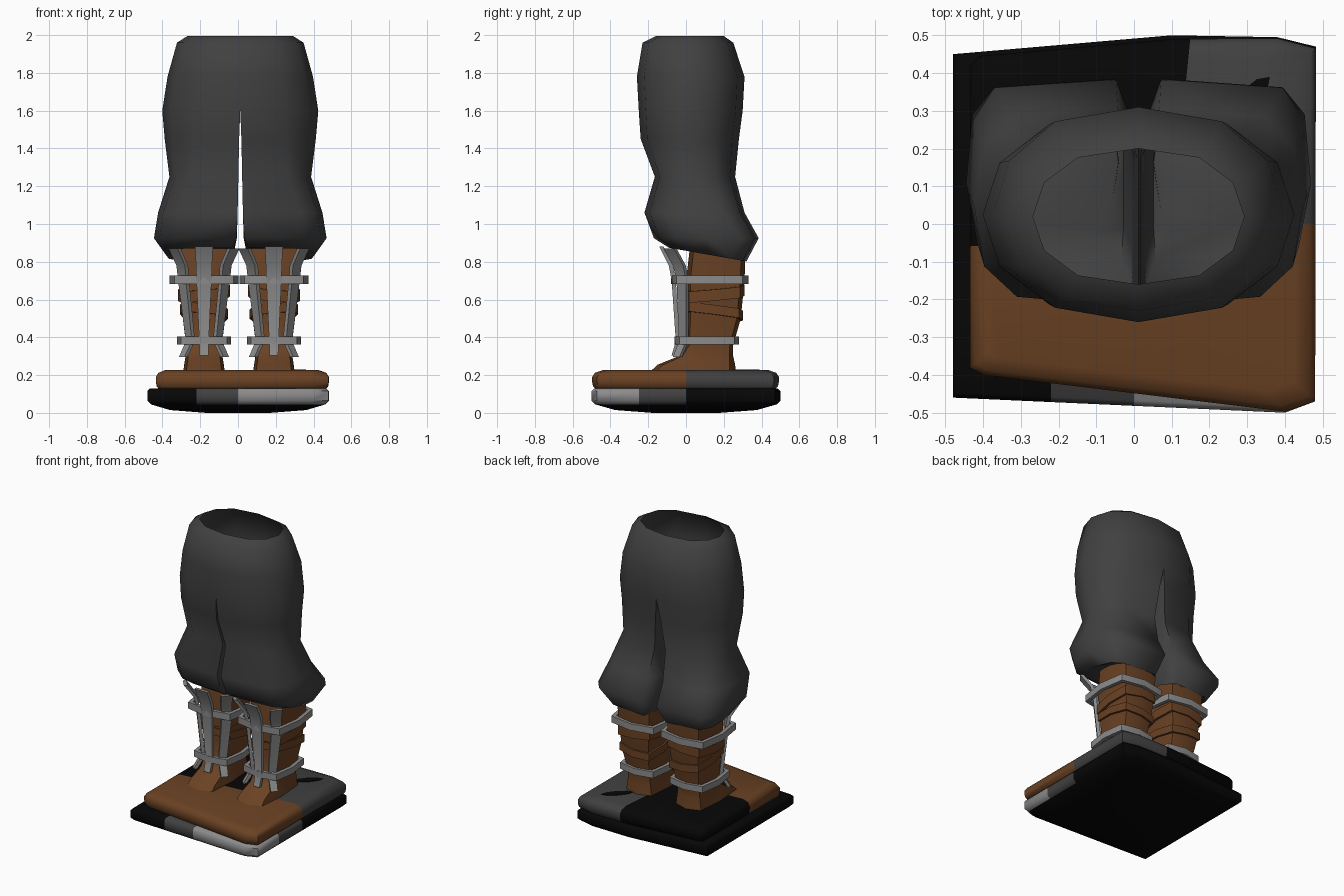
import bpy, bmesh, math
from mathutils import Vector

if "Cube" in bpy.data.objects:
    bpy.data.objects.remove(bpy.data.objects["Cube"])


def material(name, rgb):
    m = bpy.data.materials.new(name)
    m.diffuse_color = (*rgb, 1)
    m.use_nodes = True
    m.node_tree.nodes["Principled BSDF"].inputs["Base Color"].default_value = m.diffuse_color
    return m


CLOTH = material("charcoal cloth", (0.052, 0.052, 0.052))
LEATHER = material("brown leather", (0.145, 0.054, 0.017))
METAL = material("grey metal", (0.26, 0.26, 0.26))
BLACK = material("black rock", (0.002, 0.002, 0.002))


def finish(name, bm, mats, mirror=True, shift=0.0, angle=40):
    """Mirror across x, tidy up and turn the bmesh into an object."""
    if mirror:
        copy = bmesh.ops.duplicate(bm, geom=bm.verts[:] + bm.edges[:] + bm.faces[:])
        for g in copy["geom"]:
            if isinstance(g, bmesh.types.BMVert):
                g.co.x *= -1
        bmesh.ops.reverse_faces(bm, faces=[g for g in copy["geom"] if isinstance(g, bmesh.types.BMFace)])
    bmesh.ops.remove_doubles(bm, verts=bm.verts[:], dist=0.0005)
    bmesh.ops.recalc_face_normals(bm, faces=bm.faces[:])
    mesh = bpy.data.meshes.new(name)
    bm.to_mesh(mesh)
    bm.free()
    for m in mats:
        mesh.materials.append(m)
    ob = bpy.data.objects.new(name, mesh)
    bpy.context.collection.objects.link(ob)
    ob.location.x = shift
    bpy.ops.object.select_all(action="DESELECT")
    ob.select_set(True)
    bpy.context.view_layer.objects.active = ob
    bpy.ops.object.shade_smooth_by_angle(angle=math.radians(angle))
    return ob


def loft(bm, rings, wrap=True, caps=(False, False), ring_loop=False):
    """Skin a list of equally long rings with quads."""
    rows = [[bm.verts.new(p) for p in r] for r in rings]
    n = len(rows[0])
    pairs = list(zip(rows, rows[1:])) + ([(rows[-1], rows[0])] if ring_loop else [])
    for a, b in pairs:
        for i in range(n if wrap else n - 1):
            j = (i + 1) % n
            bm.faces.new((a[i], a[j], b[j], b[i]))
    if caps[0]:
        bm.faces.new(rows[0])
    if caps[1]:
        bm.faces.new(rows[-1])


def spow(v, p):
    return math.copysign(abs(v) ** p, v) if abs(v) > 1e-4 else 0.0


def ellipse(cx, cy, rx, ry, z, n=8, power=0.45):
    """Eight-sided ring; a low power gives a square with soft corners."""
    angles = [2 * math.pi * i / n for i in range(n)]
    return [(cx + rx * spow(math.cos(a), power), cy + ry * spow(math.sin(a), power), z) for a in angles]


# ---- trousers: open waist, hips splitting into two baggy legs
def outer_arc(z, front_x, back_x, xo, yf, yb, tilt=0.0, front_sq=0.8, back_sq=0.8):
    """Half outline from front to back; low square values box the corners."""
    mid, half = (yf + yb) / 2, (yb - yf) / 2
    pts = []
    for t in range(7):
        a = math.radians(-90 + 30 * t)
        c, s = math.cos(a), math.sin(a)
        start, sq = (back_x, back_sq) if s > 0 else (front_x, front_sq)
        c = spow(c, sq)
        s = spow(s, min(1.0, sq + 0.3))
        pts.append((start + (xo - start) * c, mid + half * s, z + tilt * s))
    return pts


def leg_ring(z, front_x, back_x, xi, xo, yf, yb, tilt, front_sq, back_sq):
    mid, half = (yf + yb) / 2, (yb - yf) / 2
    inner = [(xi, mid + half * s, z + tilt * s) for s in (0.6, 0, -0.6)]
    return outer_arc(z, front_x, back_x, xo, yf, yb, tilt, front_sq, back_sq) + inner


bm = bmesh.new()
hips = [(1.995, 0.28, -0.16, 0.20), (1.96, 0.335, -0.23, 0.25), (1.78, 0.385, -0.26, 0.31),
        (1.60, 0.413, -0.25, 0.30)]
loft(bm, [outer_arc(z, 0, 0, xo, yf, yb) for z, xo, yf, yb in hips], wrap=False)
legs = [(1.60, 0, 0, 0, 0.413, -0.25, 0.30, 0, 0.8, 0.8),
        (1.45, 0.006, 0.02, 0.006, 0.40, -0.24, 0.28, 0, 0.75, 0.75),
        (1.25, 0.010, 0.04, 0.010, 0.375, -0.165, 0.26, 0, 0.6, 0.65),
        (1.06, 0.014, 0.055, 0.014, 0.435, -0.22, 0.31, 0, 0.45, 0.45),
        (0.925, 0.02, 0.06, 0.018, 0.457, -0.17, 0.385, 0, 0.5, 0.3),
        (0.838, 0.045, 0.085, 0.04, 0.395, -0.09, 0.32, -0.036, 0.5, 0.4),
        (0.86, 0.09, 0.12, 0.07, 0.34, -0.02, 0.28, -0.03, 0.6, 0.5)]
loft(bm, [leg_ring(*r) for r in legs], caps=(False, True))
finish("trousers", bm, [CLOTH], shift=0.012, angle=75)

# ---- boots: squarish shaft and low pointed foot in one skin
CX = 0.185
bm = bmesh.new()
boot = [(0.87, 0.02, 0.315, 0.14), (0.70, 0.0, 0.31, 0.132), (0.50, 0.003, 0.29, 0.112),
        (0.36, 0.0, 0.25, 0.095), (0.30, -0.04, 0.25, 0.098), (0.255, -0.15, 0.26, 0.105),
        (0.20, -0.21, 0.265, 0.112)]
loft(bm, [ellipse(CX, (f + b) / 2, w, (b - f) / 2, z) for z, f, b, w in boot], caps=(False, True))
finish("boots", bm, [LEATHER], shift=0.005, angle=35)


# ---- bands: hoops with a rectangular section, optionally tilted
def band(bm, z, height, rx, front, back, thick, bend=0.0, slope=0.0):
    cy, ry = (front + back) / 2, (back - front) / 2
    rings = []
    for inset, dz in ((0, 0), (0, height), (thick, height), (thick, 0)):
        ring = ellipse(CX, cy, rx - inset, ry - inset, z + dz)
        rings.append([(x, y, zz + bend * (y - cy) / ry + slope * (x - CX) / rx) for x, y, zz in ring])
    loft(bm, rings, ring_loop=True)


bm = bmesh.new()
band(bm, 0.605, 0.06, 0.138, -0.008, 0.31, 0.03, bend=0.015, slope=-0.012)
band(bm, 0.51, 0.05, 0.128, -0.006, 0.303, 0.03, bend=-0.02, slope=0.012)
finish("boot_wraps", bm, [LEATHER], shift=0.005, angle=30)

bm = bmesh.new()
band(bm, 0.683, 0.045, 0.183, -0.08, 0.33, 0.025)
band(bm, 0.362, 0.043, 0.143, -0.06, 0.28, 0.025)
finish("greave_hoops", bm, [METAL], shift=0.005, angle=30)


# ---- splints: flared upright bars, one in front and one at each front corner
def splint(bm, path, azimuth, thick=0.022):
    wide = Vector((math.cos(azimuth), math.sin(azimuth), 0))
    out = Vector((math.sin(azimuth), -math.cos(azimuth), 0))
    rings = []
    for x, y, z, w in path:
        p = Vector((CX + x, y, z))
        rings.append([p + wide * (i * w / 2) + out * (j * thick / 2)
                      for i, j in ((-1, -1), (1, -1), (1, 1), (-1, 1))])
    loft(bm, rings, caps=(True, True))


bm = bmesh.new()
splint(bm, [(0, -0.13, 0.88, 0.095), (0, -0.08, 0.78, 0.085), (0, -0.065, 0.70, 0.08),
            (0, -0.043, 0.38, 0.05), (0, -0.065, 0.305, 0.045)], 0)
for side in (1, -1):
    splint(bm, [(side * 0.155, -0.085, 0.87, 0.075), (side * 0.115, -0.035, 0.78, 0.07),
                (side * 0.108, -0.018, 0.70, 0.065), (side * 0.072, -0.012, 0.38, 0.05),
                (side * 0.11, -0.045, 0.295, 0.045)], side * math.radians(50))
finish("greave_splints", bm, [METAL], shift=0.005, angle=30)


# ---- plinth: two uneven cushioned slabs, coloured by region
def slab(name, outline, levels, cuts, mats, rule):
    bm = bmesh.new()
    rings = [[(x * s, y * s, z) for x, y in outline] for z, s in levels]
    loft(bm, rings, caps=(True, True))
    for co, no in cuts:
        bmesh.ops.bisect_plane(bm, geom=bm.verts[:] + bm.edges[:] + bm.faces[:], plane_co=co, plane_no=no)
    for f in bm.faces:
        f.material_index = rule(f.calc_center_median())
    finish(name, bm, mats, mirror=False, angle=50)


def lower_rule(c):
    if c.z < 0.045 or c.y > 0 or c.x < -0.22:
        return 0
    if c.x < 0 or c.y > -0.25:
        return 1
    return 2


slab("plinth_lower",
     [(-0.48, -0.46), (0.40, -0.50), (0.48, -0.47), (0.482, 0.47), (0.38, 0.495), (0.10, 0.50), (-0.48, 0.45)],
     [(0.0, 0.35), (0.015, 0.75), (0.045, 0.96), (0.065, 1.0), (0.115, 1.0), (0.13, 0.97)],
     [((x, 0, 0), (1, 0, 0)) for x in (-0.22, 0)] + [((0, y, 0), (0, 1, 0)) for y in (-0.25, 0)],
     [BLACK, CLOTH, METAL], lower_rule)


# the leather part ends along a slightly skewed line
def upper_rule(c):
    if c.y < -0.03 + 0.067 * c.x:
        return 0
    return 1 if c.x > 0.1 + 0.1 * c.y else 2


slab("plinth_upper",
     [(-0.435, -0.38), (-0.40, -0.40), (0.40, -0.497), (0.48, -0.47), (0.482, 0.465), (0.38, 0.492), (0.10, 0.49),
      (-0.41, 0.445), (-0.435, 0.42)],
     [(0.125, 0.96), (0.14, 0.99), (0.165, 1.0), (0.19, 1.0), (0.212, 0.97), (0.226, 0.89)],
     [((0, -0.03, 0), (-0.067, 1, 0)), ((0.1, 0, 0), (1, -0.1, 0))], [LEATHER, CLOTH, BLACK], upper_rule)

# ---- dark patch on the back right of the plinth top
bm = bmesh.new()
patch = [(0.29 + 0.07 * math.cos(a) - 0.02 * math.sin(a), 0.32 + 0.07 * math.cos(a) + 0.02 * math.sin(a))
         for a in (2 * math.pi * i / 8 for i in range(8))]
loft(bm, [[(x, y, z) for x, y in patch] for z in (0.222, 0.229)], caps=(True, True))
finish("plinth_patch", bm, [BLACK], mirror=False)
